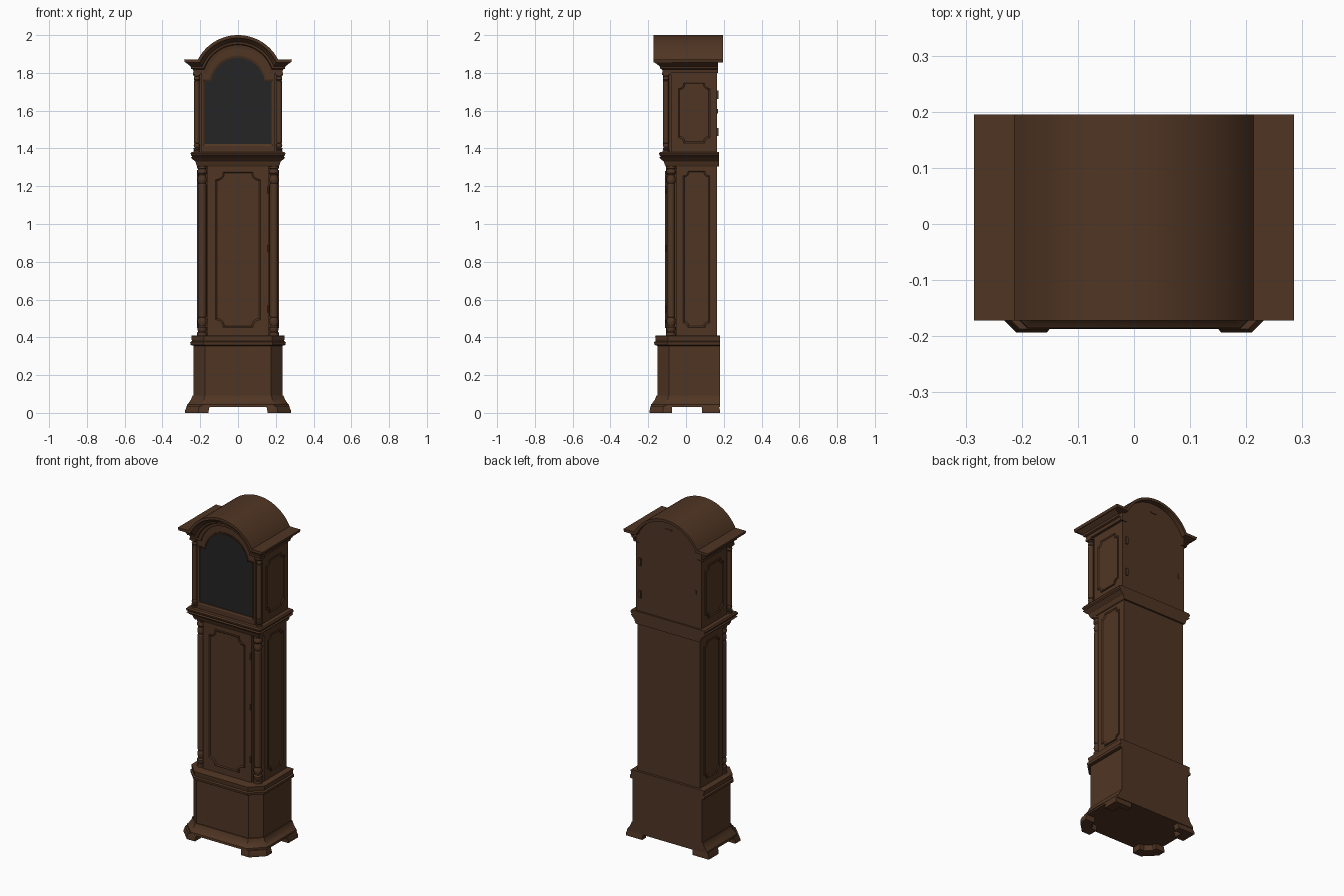
import bpy, bmesh
from math import sin, cos, pi, asin, radians

cube = bpy.data.objects.get("Cube")
if cube:
    bpy.data.objects.remove(cube, do_unlink=True)


def material(name, rgb):
    m = bpy.data.materials.new(name)
    m.use_nodes = True
    m.diffuse_color = (*rgb, 1)
    bsdf = m.node_tree.nodes["Principled BSDF"]
    bsdf.inputs["Base Color"].default_value = (*rgb, 1)
    bsdf.inputs["Roughness"].default_value = 0.6
    return m


WOOD = material("dark wood", (0.08, 0.036, 0.017))
GLASS = material("black glass", (0.018, 0.018, 0.018))


def loft(name, rows, closed=True, caps=(True, True), cap_mat=0):
    """Skin a list of equal-length point rows, optionally capping the ends."""
    bm = bmesh.new()
    vs = [[bm.verts.new(p) for p in row] for row in rows]
    n = len(rows[0])
    for a, b in zip(vs, vs[1:]):
        for i in range(n if closed else n - 1):
            j = (i + 1) % n
            bm.faces.new((a[i], a[j], b[j], b[i]))
    if caps[0]:
        bm.faces.new(vs[0][::-1])
    if caps[1]:
        bm.faces.new(vs[-1]).material_index = cap_mat
    bmesh.ops.recalc_face_normals(bm, faces=bm.faces)
    me = bpy.data.meshes.new(name)
    bm.to_mesh(me)
    bm.free()
    me.materials.append(WOOD)
    me.materials.append(GLASS)
    ob = bpy.data.objects.new(name, me)
    bpy.context.collection.objects.link(ob)
    bpy.ops.object.select_all(action="DESELECT")
    ob.select_set(True)
    bpy.context.view_layer.objects.active = ob
    bpy.ops.object.shade_smooth_by_angle(angle=radians(30))
    return ob


def box(name, x0, x1, y0, y1, z0, z1):
    base = [(x0, y0), (x1, y0), (x1, y1), (x0, y1)]
    return loft(name, [[(x, y, z) for x, y in base] for z in (z0, z1)])


def plan(w, yf, yb, cut, o):
    """Floor outline with optional cut front corners, grown by o except at the back."""
    w, yf = w + o, yf - o
    if cut:
        c = cut + o * 0.586
        half = [(w - c, yf), (w, yf + c), (w, yb)]
    else:
        half = [(w, yf), (w, yb)]
    return half + [(-x, y) for x, y in half[::-1]]


def moulding(name, base, profile):
    return loft(name, [[(x, y, z) for x, y in plan(*base, o)] for z, o in profile])


def arch(w, z0, s, c, r, n=28):
    """Shouldered arch outline in (x, z)."""
    a = asin((s - c) / r)
    arc = [a + (pi - 2 * a) * i / n for i in range(n + 1)]
    return ([(-w, z0), (w, z0), (w, s)] + [(r * cos(t), c + r * sin(t)) for t in arc]
            + [(-w, s)])


def turned(name, x, y, profile, n=20):
    ring = [(cos(2 * pi * i / n), sin(2 * pi * i / n)) for i in range(n)]
    return loft(name, [[(x + r * u, y + r * v, z) for u, v in ring] for r, z in profile])


def panel(name, place, hw, hh, r):
    """Raised bead with scooped corners around a flat field."""
    rows = []
    for d, h in ((0, -0.002), (0, 0.005), (0.004, 0.007), (0.008, 0.005), (0.01, 0.002)):
        a, b, row = hw - d, hh - d, []
        for sx, sy, start in ((1, 1, -pi / 2), (-1, 1, 0), (-1, -1, pi / 2), (1, -1, pi)):
            for i in range(7):
                t = start - pi / 2 * i / 6
                row.append(place(sx * a + r * cos(t), sy * b + r * sin(t), h))
        # arcs run from one edge to the next, bulging into the panel
        rows.append(row)
    return loft(name, rows, caps=(False, True))


# Plinth: feet, flared skirt, body and capping
PLINTH = (0.235, -0.151, 0.18, 0.06)
moulding("plinth", PLINTH, [(0.08, 0), (0.365, 0)])
moulding("base_skirt", PLINTH, [(0.032, 0.036), (0.045, 0.034), (0.05, 0.028), (0.07, 0.014),
                                (0.085, 0.008), (0.092, 0.006), (0.092, 0)])
moulding("plinth_capping", PLINTH, [(0.355, 0), (0.36, 0.016), (0.375, 0.018), (0.38, 0.009),
                                    (0.395, 0.011), (0.408, 0.012), (0.41, 0.005)])
for side, sx in (("left", 1), ("right", -1)):
    front = [(0.155, -0.193), (0.21, -0.193), (0.28, -0.123), (0.28, -0.075),
             (0.22, -0.075), (0.22, -0.1), (0.185, -0.135), (0.155, -0.135)]
    back = [(0.28, 0.085), (0.28, 0.18), (0.17, 0.18), (0.17, 0.14), (0.22, 0.14), (0.22, 0.085)]
    for end, pts in (("front", front), ("back", back)):
        loft(f"{side}_{end}_foot", [[(sx * x * k, y * k, z) for x, y in pts]
                                    for z, k in ((0, 1), (0.012, 1), (0.036, 0.97))])

# Trunk with recessed front corners
half = [(0.163, -0.105), (0.163, -0.053), (0.211, -0.053), (0.211, 0.165)]
outline = half + [(-x, y) for x, y in half[::-1]]
loft("trunk", [[(x, y, z) for x, y in outline] for z in (0.4, 1.33)])
panel("trunk_door_panel", lambda a, b, h: (a, -0.105 - h, 0.865 + b), 0.122, 0.415, 0.04)
for z in (0.55, 0.87, 1.18):
    turned("door_hinge", 0.162, -0.106, [(0.005, z - 0.018), (0.005, z + 0.018)], 10)

# Upper waist cornice
moulding("waist_cornice", (0.215, -0.107, 0.176, 0),
         [(1.305, 0), (1.315, 0.006), (1.33, 0.01), (1.34, 0.022), (1.352, 0.034),
          (1.358, 0.027), (1.364, 0.034), (1.374, 0.036), (1.382, 0.03)])

# Turned columns and side panels
foot_turning = [(0.026, 0), (0.026, 0.02), (0.02, 0.024), (0.025, 0.034), (0.025, 0.046),
                (0.018, 0.055), (0.024, 0.075), (0.023, 0.09), (0.018, 0.1), (0.022, 0.106)]
for side, sx in (("left", 1), ("right", -1)):
    trunk_turning = ([(r, 0.405 + z) for r, z in foot_turning]
                     + [(r, 1.315 - z) for r, z in foot_turning[::-1]])
    turned(f"{side}_trunk_column", sx * 0.19, -0.079, trunk_turning)
    hood_turning = ([(r * 0.68, 1.38 + z * 0.45) for r, z in foot_turning]
                    + [(r * 0.68, 1.805 - z * 0.45) for r, z in foot_turning[::-1]])
    turned(f"{side}_hood_column", sx * 0.218, -0.106, hood_turning)
    panel(f"{side}_trunk_panel",
          lambda a, b, h: (sx * (0.211 + h), 0.055 + a, 0.867 + b), 0.074, 0.418, 0.025)
    panel(f"{side}_hood_panel",
          lambda a, b, h: (sx * (0.22 + h), 0.043 + a, 1.588 + b), 0.087, 0.162, 0.028)
    box(f"{side}_column_cap", sx * 0.198, sx * 0.238, -0.127, -0.08, 1.79, 1.803)

# Hood box and arched glazed door
CENTRE = 1.761
hood = arch(0.22, 1.375, 1.855, CENTRE, 0.225)
loft("hood_case", [[(x, y, z) for x, z in hood] for y in (-0.08, 0.165)])
outer = arch(0.195, 1.38, 1.81, CENTRE, 0.175)
rim = arch(0.186, 1.414, 1.765, 1.739, 0.152)
pane = arch(0.178, 1.423, 1.757, 1.735, 0.144)
door_rows = [(outer, -0.075), (outer, -0.116), (rim, -0.116), (rim, -0.121),
             (pane, -0.117), (pane, -0.11)]
loft("hood_door", [[(x, y, z) for x, z in pts] for pts, y in door_rows],
     caps=(False, True), cap_mat=1)


# Arched cornice wrapping the front and sides, with the roof above
def cornice_row(u, o):
    w, y, s, r = 0.235 + o, -0.123 - o, 1.80 + u, 0.169 + u
    front = arch(w, 0, s, CENTRE, r)[2:]
    return [(w, 0.17, s)] + [(x, y, z) for x, z in front] + [(-w, 0.17, s)]


profile = [(0, -0.04), (0, 0), (0.018, 0.003), (0.022, 0.013), (0.034, 0.016),
           (0.046, 0.03), (0.054, 0.042), (0.058, 0.046)]
loft("arched_cornice", [cornice_row(u, o) for u, o in profile], closed=False, caps=(False, False))
top = cornice_row(0.07, 0.05)[1:-1]
under = cornice_row(0.054, 0.046)[1:-1]
section = [(x, z) for x, y, z in top] + [(x, z) for x, y, z in under[::-1]]
loft("roof", [[(x, y, z) for x, z in section] for y in (-0.172, 0.195)])

# Hood back fittings
for z in (1.487, 1.685):
    box("back_hinge", 0.185, 0.2, 0.16, 0.172, z - 0.022, z + 0.022)
box("back_latch", -0.185, -0.175, 0.16, 0.169, 1.585, 1.61)
box("back_catch", -0.022, 0.022, 0.16, 0.169, 1.925, 1.932)
